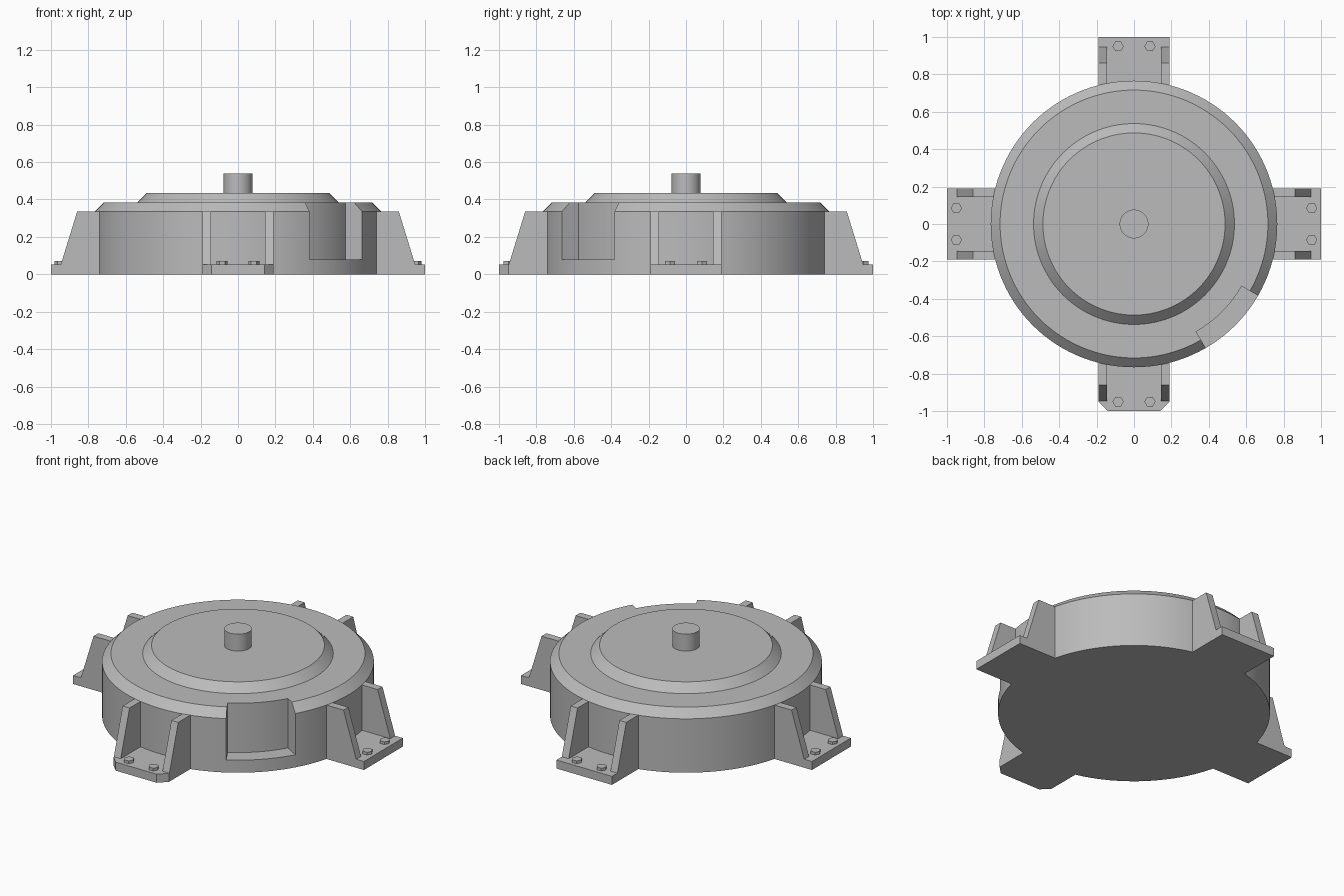
import bpy, bmesh
from math import cos, sin, pi, radians
from mathutils import Matrix, Vector

cube = bpy.data.objects.get("Cube")
if cube:
    bpy.data.objects.remove(cube, do_unlink=True)

grey = bpy.data.materials.new("plain grey")
grey.use_nodes = True
grey.diffuse_color = (0.5, 0.5, 0.5, 1)
grey.node_tree.nodes["Principled BSDF"].inputs["Base Color"].default_value = (0.5, 0.5, 0.5, 1)


def finish(bm, name):
    """Turn a bmesh into a named grey object."""
    bmesh.ops.recalc_face_normals(bm, faces=bm.faces)
    mesh = bpy.data.meshes.new(name)
    bm.to_mesh(mesh)
    bm.free()
    mesh.materials.append(grey)
    ob = bpy.data.objects.new(name, mesh)
    bpy.context.collection.objects.link(ob)
    return ob


def select_only(ob):
    bpy.ops.object.select_all(action='DESELECT')
    ob.select_set(True)
    bpy.context.view_layer.objects.active = ob


def lathe(name, profile, sides):
    """Closed solid of revolution from (radius, height) pairs."""
    bm = bmesh.new()
    angles = [2 * pi * i / sides for i in range(sides)]
    rings = [[bm.verts.new((r * cos(a), r * sin(a), z)) for a in angles] for r, z in profile]
    for low, high in zip(rings, rings[1:]):
        for i in range(sides):
            j = (i + 1) % sides
            bm.faces.new((low[i], low[j], high[j], high[i]))
    bm.faces.new(rings[0])
    bm.faces.new(rings[-1])
    return finish(bm, name)


def prism(name, outline, offset, matrix=Matrix()):
    """Extrude a flat outline along an offset, then place it."""
    bm = bmesh.new()
    face = bm.faces.new([bm.verts.new(p) for p in outline])
    out = bmesh.ops.extrude_face_region(bm, geom=[face])
    moved = [v for v in out["geom"] if isinstance(v, bmesh.types.BMVert)]
    bmesh.ops.translate(bm, verts=moved, vec=Vector(offset))
    bmesh.ops.transform(bm, matrix=matrix, verts=bm.verts)
    return finish(bm, name)


# Round housing with a chamfered rim, raised cover and centre shaft
RIM, TOP = 0.766, 0.385
housing = lathe("housing", [(RIM, 0), (RIM, 0.335), (0.716, TOP)], 120)
cover = lathe("cover", [(0.537, 0.37), (0.537, TOP), (0.487, 0.435)], 120)
shaft = lathe("shaft", [(0.077, 0.42), (0.077, 0.54)], 48)

# Recess cut into the housing wall between the front and left mounts
steps = [radians(-60 + 30 * i / 10) for i in range(11)]
inner = [(0.665 * cos(a), 0.665 * sin(a), 0.078) for a in steps]
outer = [(0.9 * cos(a), 0.9 * sin(a), 0.078) for a in reversed(steps)]
cutter = prism("recess_cutter", inner + outer, (0, 0, 0.5))
cutter.hide_render = True
cut = housing.modifiers.new("recess", 'BOOLEAN')
cut.operation = 'DIFFERENCE'
cut.solver = 'EXACT'
cut.object = cutter
select_only(housing)
bpy.ops.object.modifier_apply(modifier=cut.name)
bpy.data.objects.remove(cutter, do_unlink=True)

for ob in (housing, cover, shaft):
    select_only(ob)
    bpy.ops.object.shade_smooth_by_angle()

# Four mounting feet: plate, two gusset ribs and two hex bolts each
HALF, RIB, PLATE = 0.191, 0.047, 0.053
for k, side in enumerate(("left", "back", "right", "front")):
    turn = Matrix.Rotation(k * pi / 2, 4, 'Z')
    c = 0.05 if side == "front" else 0
    plate = [(0.72, -HALF, 0), (1 - c, -HALF, 0)]
    if c:
        plate += [(1, c - HALF, 0), (1, HALF - c, 0)]
    plate += [(1 - c, HALF, 0), (0.72, HALF, 0)]
    prism(side + "_foot_plate", plate, (0, 0, PLATE), turn)
    for s, end in ((-1, "a"), (1, "b")):
        rib = [(0.72, s * HALF, PLATE), (0.947, s * HALF, PLATE),
               (0.86, s * HALF, 0.335), (0.72, s * HALF, 0.335)]
        prism(f"{side}_rib_{end}", rib, (0, -s * RIB, 0), turn)
        spot = turn @ Vector((0.95, s * 0.085, 0))
        hexagon = [(spot.x + 0.03 * cos(i * pi / 3), spot.y + 0.03 * sin(i * pi / 3), PLATE)
                   for i in range(6)]
        prism(f"{side}_bolt_{end}", hexagon, (0, 0, 0.017))
